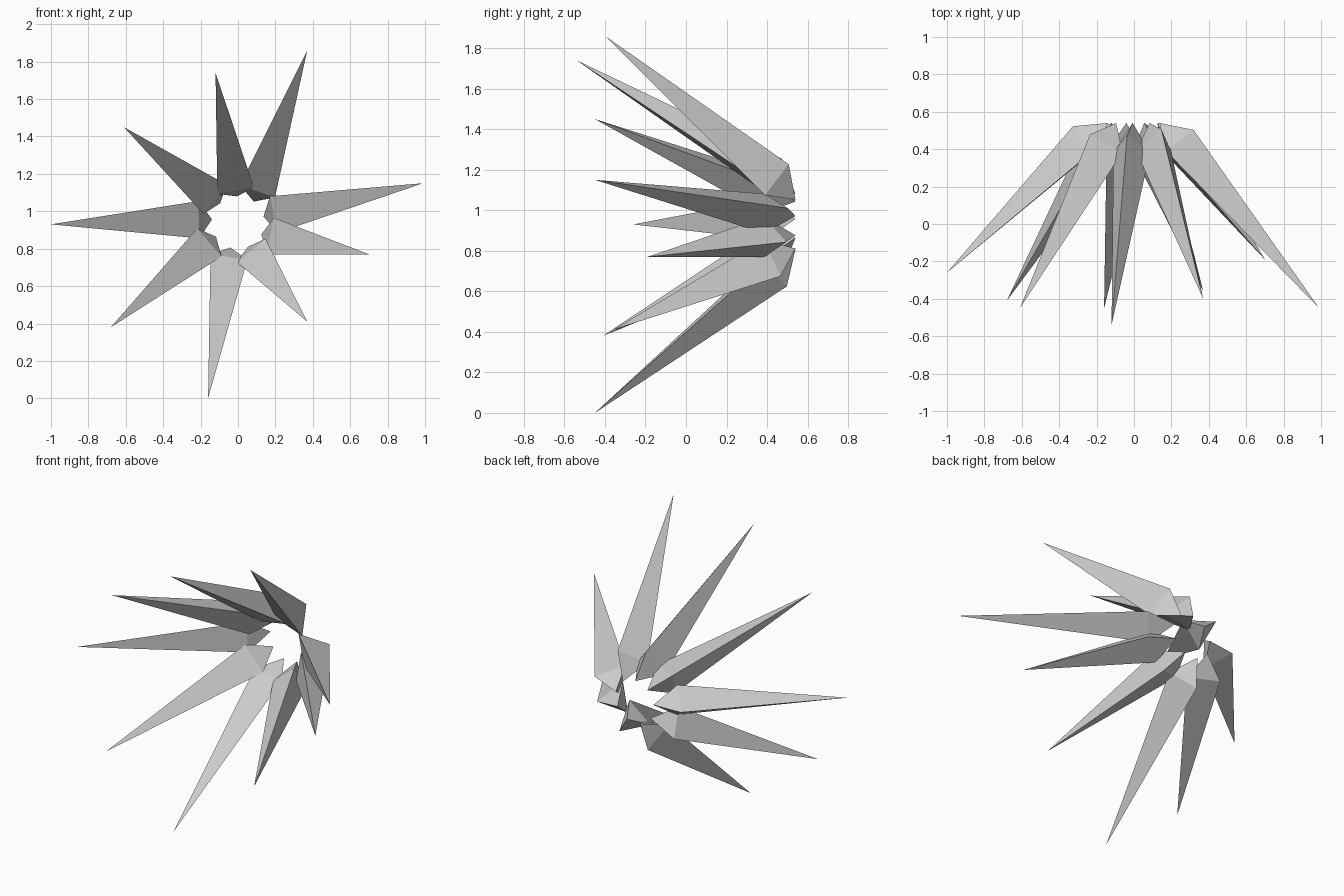
import bpy, bmesh, math
from mathutils import Vector

cube = bpy.data.objects.get("Cube")
if cube:
    bpy.data.objects.remove(cube)

grey = bpy.data.materials.new("pale_grey")
grey.use_nodes = True
colour = (0.6, 0.6, 0.6, 1)
grey.diffuse_color = colour
grey.node_tree.nodes["Principled BSDF"].inputs["Base Color"].default_value = colour

SIDES, RADIUS, CAP = 3, 0.115, 0.15


def spike(name, root, tip, roll):
    """Long crystal: sharp tip, three-sided waist and a short pointed root."""
    axis = (root - tip).normalized()
    out = Vector((0, 1, 0))
    out = (out - axis * out.dot(axis)).normalized()
    side = axis.cross(out)
    bm = bmesh.new()
    a, b = bm.verts.new(tip), bm.verts.new(root)
    ring = []
    for i in range(SIDES):
        t = math.radians(roll) + math.tau * i / SIDES
        ring.append(bm.verts.new(root - axis * CAP + RADIUS * (out * math.cos(t) + side * math.sin(t))))
    for i, p in enumerate(ring):
        q = ring[(i + 1) % SIDES]
        bm.faces.new((a, q, p))
        bm.faces.new((b, p, q))
    bmesh.ops.recalc_face_normals(bm, faces=bm.faces)
    mesh = bpy.data.meshes.new(name)
    bm.to_mesh(mesh)
    bm.free()
    mesh.materials.append(grey)
    bpy.context.collection.objects.link(bpy.data.objects.new(name, mesh))


# Tip position and roll of each spike, counter-clockwise from the right
tips = [
    (0.99, -0.45, 1.15, 0), (0.37, -0.40, 1.86, 0), (-0.12, -0.54, 1.74, 0),
    (-0.61, -0.45, 1.45, 0), (-1.0, -0.26, 0.93, 0), (-0.68, -0.41, 0.38, 0),
    (-0.16, -0.45, 0.0, 0), (0.37, -0.36, 0.41, 0), (0.70, -0.19, 0.77, 0),
]
for i, (x, y, z, roll) in enumerate(tips):
    t = math.radians(13 + 40 * i)
    root = Vector((0.14 * math.cos(t), 0.54, 0.94 + 0.14 * math.sin(t)))
    spike(f"spike_{i + 1}", root, Vector((x, y, z)), roll)
